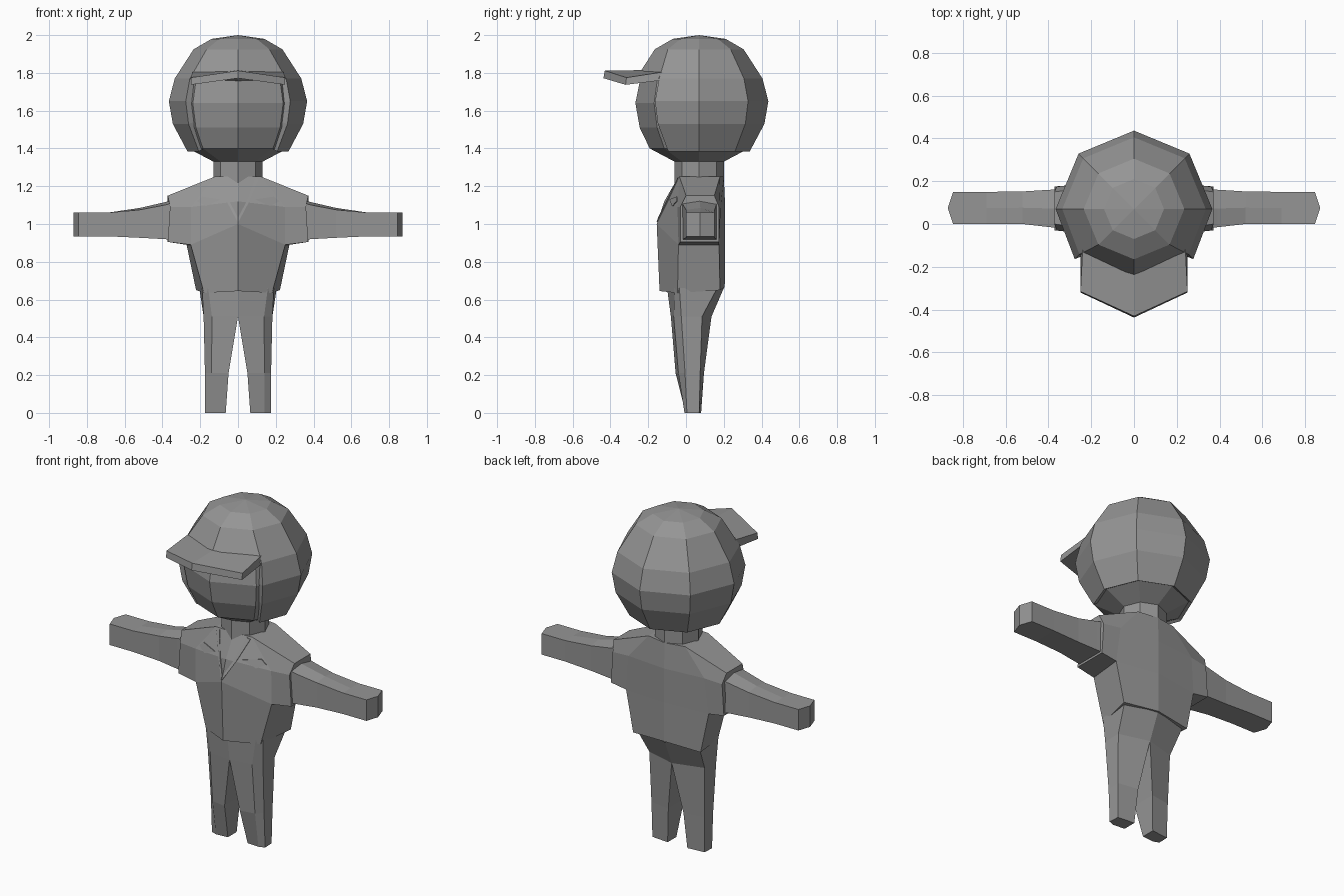
import bpy, bmesh, math
from mathutils import Vector
from mathutils.bvhtree import BVHTree

if "Cube" in bpy.data.objects:
    bpy.data.objects.remove(bpy.data.objects["Cube"])

grey = bpy.data.materials.new("plain_grey")
grey.diffuse_color = (0.3, 0.3, 0.3, 1)
grey.use_nodes = True
grey.node_tree.nodes["Principled BSDF"].inputs["Base Color"].default_value = grey.diffuse_color


def finish(name, bm, mirror=False):
    bmesh.ops.remove_doubles(bm, verts=bm.verts, dist=0.0005)
    bmesh.ops.recalc_face_normals(bm, faces=bm.faces)
    me = bpy.data.meshes.new(name)
    bm.to_mesh(me)
    bm.free()
    me.materials.append(grey)
    ob = bpy.data.objects.new(name, me)
    bpy.context.collection.objects.link(ob)
    if mirror:
        m = ob.modifiers.new("mirror", 'MIRROR')
        m.use_clip = True
        m.merge_threshold = 0.001
    return ob


def loft(bm, rings, cap_start=False, cap_end=False, closed=True, skip=None):
    """Join successive rings of points with quads."""
    vs = [[bm.verts.new(p) for p in r] for r in rings]
    n = len(rings[0])
    for i in range(len(vs) - 1):
        for j in range(n if closed else n - 1):
            if skip and skip(i, j):
                continue
            k = (j + 1) % n
            bm.faces.new((vs[i][j], vs[i][k], vs[i + 1][k], vs[i + 1][j]))
    if cap_start:
        bm.faces.new(vs[0][::-1])
    if cap_end:
        bm.faces.new(vs[-1])
    return vs


CY = 0.07  # depth of the head and neck axis


def ring(r, z, n=8):
    """Horizontal ring whose first point faces the front."""
    return [(r * math.sin(math.tau * k / n), CY - r * math.cos(math.tau * k / n), z)
            for k in range(n)]


# Inner head with the face, closing down to the neck
bm = bmesh.new()
loft(bm, [ring(0.2, 1.9), ring(0.31, 1.78), ring(0.338, 1.64), ring(0.315, 1.51),
          ring(0.262, 1.4), ring(0.13, 1.33)], True, True)
finish("head", bm)

# Hair shell, open at the front around the face
bm = bmesh.new()
shell = [ring(r, z) for r, z in ((0.14, 1.98), (0.235, 1.925), (0.335, 1.77),
                                 (0.366, 1.65), (0.345, 1.53), (0.268, 1.385))]
for r in shell[2:]:  # opening edges sit slightly further back
    for k, s in ((1, 1), (7, -1)):
        x, y, z = r[k]
        r[k] = (x + 0.018 * s, y + 0.025, z)
vs = loft(bm, shell, skip=lambda i, j: i >= 2 and j in (0, 7))
top = bm.verts.new((0, CY, 2.0))
for j in range(8):
    bm.faces.new((vs[0][j], vs[0][(j + 1) % 8], top))
hair = finish("hair_shell", bm)
so = hair.modifiers.new("thickness", 'SOLIDIFY')
so.thickness = 0.035
so.offset = -1

# Cap visor, bent along the centre line
bm = bmesh.new()
loft(bm, [[(0, -0.2, 1.815), (0, -0.43, 1.812), (0, -0.437, 1.772), (0, -0.2, 1.77)],
          [(0.24, -0.12, 1.805), (0.25, -0.315, 1.775), (0.25, -0.32, 1.737),
           (0.25, -0.12, 1.762)]], cap_end=True)
finish("visor", bm, True)

# Neck
bm = bmesh.new()
loft(bm, [ring(0.13, 1.2), ring(0.13, 1.335)], True, True)
finish("neck", bm)

# Jacket: centre section, side section and sleeve opening
bm = bmesh.new()
centre = [(0, -0.14, 0.645), (0, -0.155, 1.0), (0, -0.115, 1.12), (0, -0.04, 1.25),
          (0, 0.2, 1.25), (0, 0.207, 1.1), (0, 0.207, 0.9), (0, 0.205, 0.665)]
side = [(0.18, -0.045, 0.635), (0.25, -0.04, 0.89), (0.25, -0.045, 1.09), (0.12, -0.035, 1.252),
        (0.12, 0.18, 1.252), (0.25, 0.185, 1.1), (0.272, 0.175, 0.89), (0.222, 0.18, 0.65)]
cuff = [(0.372, -0.03, 0.905), (0.36, -0.03, 1.09), (0.372, 0.0, 1.15),
        (0.372, 0.15, 1.15), (0.36, 0.175, 1.09), (0.372, 0.175, 0.905)]
vs = loft(bm, [centre, side])
loft(bm, [side[1:7], cuff], cap_end=True)
a, b = vs[1][0], vs[1][7]
bm.faces.new((a, vs[1][1], vs[1][6], b))
bmesh.ops.recalc_face_normals(bm, faces=bm.faces)
tree = BVHTree.FromBMesh(bm)
finish("jacket", bm, True)


# Thin plates laid on the chest
def chest_plate(name, outline):
    bm = bmesh.new()
    lo, hi = [], []
    for x, z in outline:
        hit = tree.ray_cast(Vector((x, -1, z)), Vector((0, 1, 0)))[0]
        y = hit.y if hit else -0.04
        lo.append((x, y + 0.004, z))
        hi.append((x, y - 0.005, z))
    loft(bm, [lo, hi], True, True)
    finish(name, bm, True)


chest_plate("lapel", [(0.09, 1.245), (0.112, 1.24), (0.06, 1.12), (0.002, 1.01),
                      (0.002, 1.035), (0.045, 1.12)])
chest_plate("chest_pocket", [(0.09, 1.13), (0.19, 1.145), (0.22, 1.12), (0.17, 1.095)])


# Arms ending in blunt hands
def arm_ring(x, y0, y1, z0, z1, peak=0.0, tip=0.0):
    m = (y0 + y1) / 2
    return [(x, y0, z0), (x, y0, z1 - peak), (x + tip, m, z1),
            (x, y1, z1 - peak), (x, y1, z0), (x + tip, m, z0)]


bm = bmesh.new()
vs = loft(bm, [arm_ring(0.33, -0.02, 0.165, 0.915, 1.13, 0.015),
               arm_ring(0.39, -0.015, 0.16, 0.92, 1.115, 0.015),
               arm_ring(0.52, 0.0, 0.152, 0.927, 1.085, 0.01),
               arm_ring(0.69, 0.0, 0.15, 0.935, 1.06),
               arm_ring(0.845, 0.0, 0.15, 0.935, 1.06, 0, 0.025)], cap_start=True)
e = vs[-1]
bm.faces.new((e[0], e[1], e[2], e[5]))
bm.faces.new((e[5], e[2], e[3], e[4]))
finish("arm", bm, True)

# Trousers: five-sided legs meeting at the crotch
levels = [
    (0.0, [(0.065, -0.002), (0.14, -0.008), (0.175, 0.005), (0.172, 0.07), (0.065, 0.08)]),
    (0.21, [(0.05, -0.055), (0.14, -0.04), (0.175, -0.005), (0.175, 0.075), (0.05, 0.095)]),
    (0.51, [(0.0, -0.08), (0.138, -0.065), (0.182, -0.025), (0.182, 0.085), (0.0, 0.135)]),
    (0.66, [(0.0, -0.1), (0.158, -0.06), (0.19, -0.035), (0.205, 0.165), (0.0, 0.2)]),
]
bm = bmesh.new()
loft(bm, [[(x, y, z) for x, y in pts] for z, pts in levels], True,
     skip=lambda i, j: i == 2 and j == 4)
finish("trouser_leg", bm, True)
